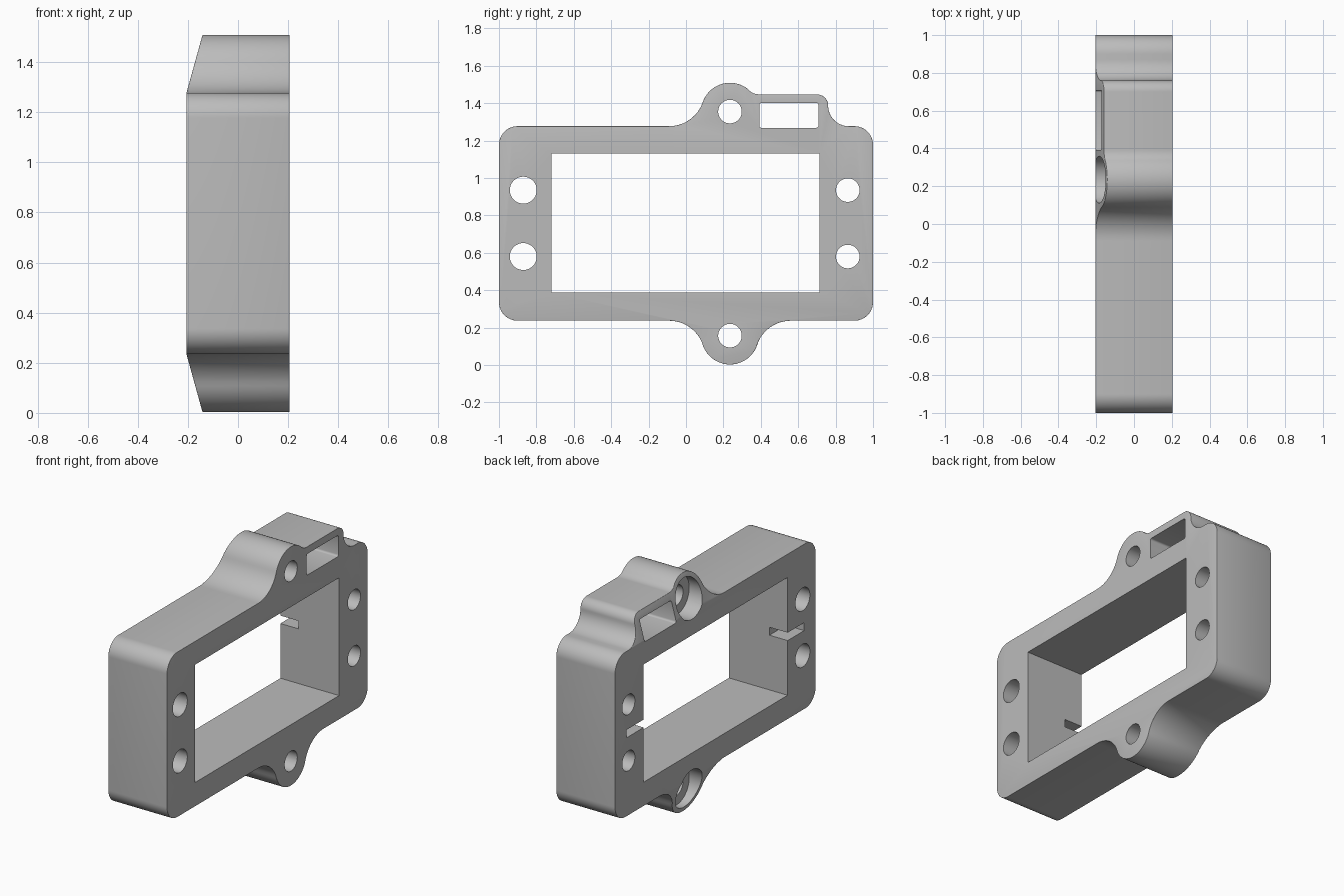
import bpy, bmesh
from math import sin, cos, radians
from mathutils import Matrix, Vector

old = bpy.data.objects.get("Cube")
if old:
    bpy.data.objects.remove(old, do_unlink=True)

HALF = 0.205             # half thickness along x
BUMP_Y, BUMP_R = 0.235, 0.154
BUMP_Z = (0.157, 1.355)  # lower and upper screw ears

grey = bpy.data.materials.new("plain grey")
grey.use_nodes = True
grey.diffuse_color = (0.5, 0.5, 0.5, 1)
grey.node_tree.nodes["Principled BSDF"].inputs["Base Color"].default_value = (0.5, 0.5, 0.5, 1)


def make_object(name, bm):
    mesh = bpy.data.meshes.new(name)
    bm.to_mesh(mesh)
    bm.free()
    obj = bpy.data.objects.new(name, mesh)
    bpy.context.collection.objects.link(obj)
    mesh.materials.append(grey)
    return obj


def arc(y, z, r, start, end):
    n = max(4, round(abs(end - start) / 6))
    angles = [radians(start + (end - start) * i / n) for i in range(n + 1)]
    return [(y + r * cos(a), z + r * sin(a)) for a in angles]


# Outline of the housing, counter-clockwise in the y-z plane
outline = (
    arc(-0.9, 0.337, 0.1, 180, 270)
    + arc(-0.09, 0.047, 0.19, 90, 18.7)
    + arc(BUMP_Y, BUMP_Z[0], BUMP_R, 198.7, 341.3)
    + arc(0.56, 0.047, 0.19, 161.3, 90)
    + arc(0.9, 0.337, 0.1, 270, 360)
    + arc(0.9, 1.177, 0.1, 0, 90)
    + arc(0.87, 1.387, 0.11, 270, 180)
    + arc(0.7, 1.387, 0.06, 0, 90)[1:]
    + arc(0.392, 1.527, 0.08, 270, 227.6)
    + arc(BUMP_Y, BUMP_Z[1], BUMP_R, 47.6, 161.3)
    + arc(-0.09, 1.467, 0.19, -18.7, -90)
    + arc(-0.9, 1.177, 0.1, 90, 180)
)

# Housing slab
bm = bmesh.new()
face = bm.faces.new([bm.verts.new((HALF, y, z)) for y, z in outline])
ext = bmesh.ops.extrude_face_region(bm, geom=[face], use_keep_orig=True)
moved = [v for v in ext["geom"] if isinstance(v, bmesh.types.BMVert)]
bmesh.ops.translate(bm, vec=(-2 * HALF, 0, 0), verts=moved)
bmesh.ops.remove_doubles(bm, verts=bm.verts, dist=0.003)
bmesh.ops.recalc_face_normals(bm, faces=bm.faces)

# Slope the ears back on the -x side
for z, side in ((1.28, 1), (0.232, -1)):
    cut = bmesh.ops.bisect_plane(
        bm, geom=bm.verts[:] + bm.edges[:] + bm.faces[:],
        plane_co=(-HALF, 0, z), plane_no=Vector((-0.235, 0, side * 0.065)),
        clear_outer=True)
    edges = [e for e in cut["geom_cut"] if isinstance(e, bmesh.types.BMEdge)]
    bmesh.ops.holes_fill(bm, edges=edges, sides=0)
bmesh.ops.recalc_face_normals(bm, faces=bm.faces)
housing = make_object("housing", bm)

bpy.ops.object.select_all(action='DESELECT')
bpy.context.view_layer.objects.active = housing
housing.select_set(True)

# Softened rim
bevel = housing.modifiers.new("rim", 'BEVEL')
bevel.width = 0.013
bevel.segments = 3
bevel.limit_method = 'ANGLE'
bevel.angle_limit = radians(45)
bpy.ops.object.modifier_apply(modifier=bevel.name)


def subtract(bm):
    cutter = make_object("cutter", bm)
    cutter.hide_render = True
    mod = housing.modifiers.new("cut", 'BOOLEAN')
    mod.operation = 'DIFFERENCE'
    mod.solver = 'EXACT'
    mod.object = cutter
    bpy.ops.object.modifier_apply(modifier=mod.name)
    bpy.data.objects.remove(cutter, do_unlink=True)


def cut_box(x0, x1, y0, y1, z0, z1, radius=0):
    bm = bmesh.new()
    place = Matrix.Translation(((x0 + x1) / 2, (y0 + y1) / 2, (z0 + z1) / 2))
    size = Matrix.Diagonal((x1 - x0, y1 - y0, z1 - z0, 1))
    bmesh.ops.create_cube(bm, size=1, matrix=place @ size)
    if radius:
        long_edges = [e for e in bm.edges
                      if abs(e.verts[0].co.x - e.verts[1].co.x) > 0.01]
        bmesh.ops.bevel(bm, geom=long_edges, offset=radius, segments=3,
                        profile=0.5, affect='EDGES')
    subtract(bm)


def cut_hole(y, z, r, x0=-0.4, x1=0.4):
    bm = bmesh.new()
    place = Matrix.Translation(((x0 + x1) / 2, y, z)) @ Matrix.Rotation(radians(90), 4, 'Y')
    bmesh.ops.create_cone(bm, cap_ends=True, segments=48, radius1=r, radius2=r,
                          depth=x1 - x0, matrix=place)
    subtract(bm)


# Main window, cable slots in its side walls, and strap opening
cut_box(-0.4, 0.4, -0.72, 0.715, 0.387, 1.13)
cut_box(-0.4, -0.078, -0.885, 0.885, 0.732, 0.782)
cut_box(-0.4, 0.4, 0.392, 0.708, 1.268, 1.402, 0.012)

# Side screw holes
for z in (0.58, 0.935):
    cut_hole(-0.87, z, 0.072)
    cut_hole(0.865, z, 0.063)

# Ear screw holes with counterbores
for z in BUMP_Z:
    cut_hole(BUMP_Y, z, 0.063)
    cut_hole(BUMP_Y, z, 0.124, -0.4, -0.1)

bpy.ops.object.shade_smooth_by_angle(angle=radians(35))
